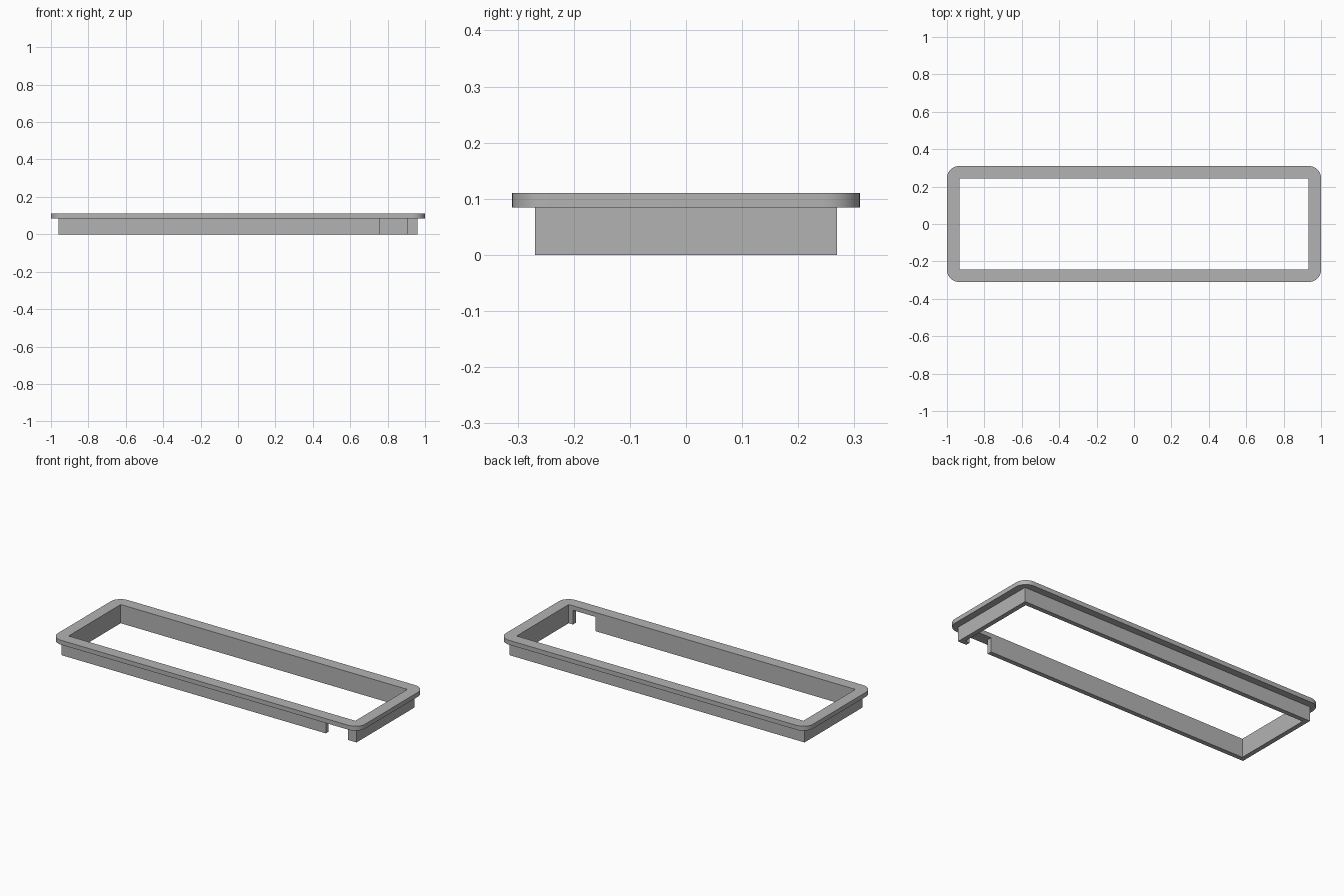
import bpy, bmesh
from math import cos, sin, pi

if "Cube" in bpy.data.objects:
    bpy.data.objects.remove(bpy.data.objects["Cube"], do_unlink=True)

HOLE_X, HOLE_Y = 0.933, 0.242      # opening half sizes
WALL_X, WALL_Y = 0.96, 0.269       # outside of the lower wall
RIM_X, RIM_Y, RADIUS = 1.0, 0.31, 0.065
RIM_Z, TOP_Z = 0.084, 0.11
GAP_START, GAP_END = 0.76, 0.905   # notch in the front wall
ARC_STEPS = 10
CORNERS = [(1, -1), (1, 1), (-1, 1), (-1, -1)]

grey = bpy.data.materials.new("plain grey")
grey.use_nodes = True
colour = (0.45, 0.45, 0.45, 1)
grey.diffuse_color = colour
grey.node_tree.nodes["Principled BSDF"].inputs["Base Color"].default_value = colour


def extruded(name, polygons, z0, z1):
    """Raise a sheet of flat polygons into a solid."""
    bm = bmesh.new()
    for poly in polygons:
        bm.faces.new([bm.verts.new((x, y, z0)) for x, y in poly])
    bmesh.ops.remove_doubles(bm, verts=bm.verts, dist=1e-5)
    grown = bmesh.ops.extrude_face_region(bm, geom=bm.faces[:], use_keep_orig=True)
    moved = [v for v in grown["geom"] if isinstance(v, bmesh.types.BMVert)]
    bmesh.ops.translate(bm, verts=moved, vec=(0, 0, z1 - z0))
    bmesh.ops.recalc_face_normals(bm, faces=bm.faces)
    mesh = bpy.data.meshes.new(name)
    bm.to_mesh(mesh)
    bm.free()
    mesh.materials.append(grey)
    obj = bpy.data.objects.new(name, mesh)
    bpy.context.collection.objects.link(obj)
    bpy.ops.object.select_all(action='DESELECT')
    obj.select_set(True)
    bpy.context.view_layer.objects.active = obj
    bpy.ops.object.shade_smooth_by_angle(angle=pi / 6)
    return obj


# Rim: rounded corner pieces joined by straight strips around the opening
arcs, inner = [], []
for i, (sx, sy) in enumerate(CORNERS):
    cx, cy = sx * (RIM_X - RADIUS), sy * (RIM_Y - RADIUS)
    angles = [(i - 1 + k / ARC_STEPS) * pi / 2 for k in range(ARC_STEPS + 1)]
    arcs.append([(cx + RADIUS * cos(a), cy + RADIUS * sin(a)) for a in angles])
    inner.append((sx * HOLE_X, sy * HOLE_Y))
pieces = []
for i in range(4):
    j = (i + 1) % 4
    pieces.append(arcs[i] + [inner[i]])
    pieces.append([arcs[i][-1], arcs[j][0], inner[j], inner[i]])
extruded("top_rim", pieces, RIM_Z, TOP_Z)

# Lower wall: a strip that runs around from one side of the notch to the other
def wall_path(x, y):
    return [(GAP_END, -y)] + [(sx * x, sy * y) for sx, sy in CORNERS] + [(GAP_START, -y)]

outside, inside = wall_path(WALL_X, WALL_Y), wall_path(HOLE_X, HOLE_Y)
strips = [[outside[i], outside[i + 1], inside[i + 1], inside[i]]
          for i in range(len(outside) - 1)]
extruded("lower_wall", strips, 0, RIM_Z)
